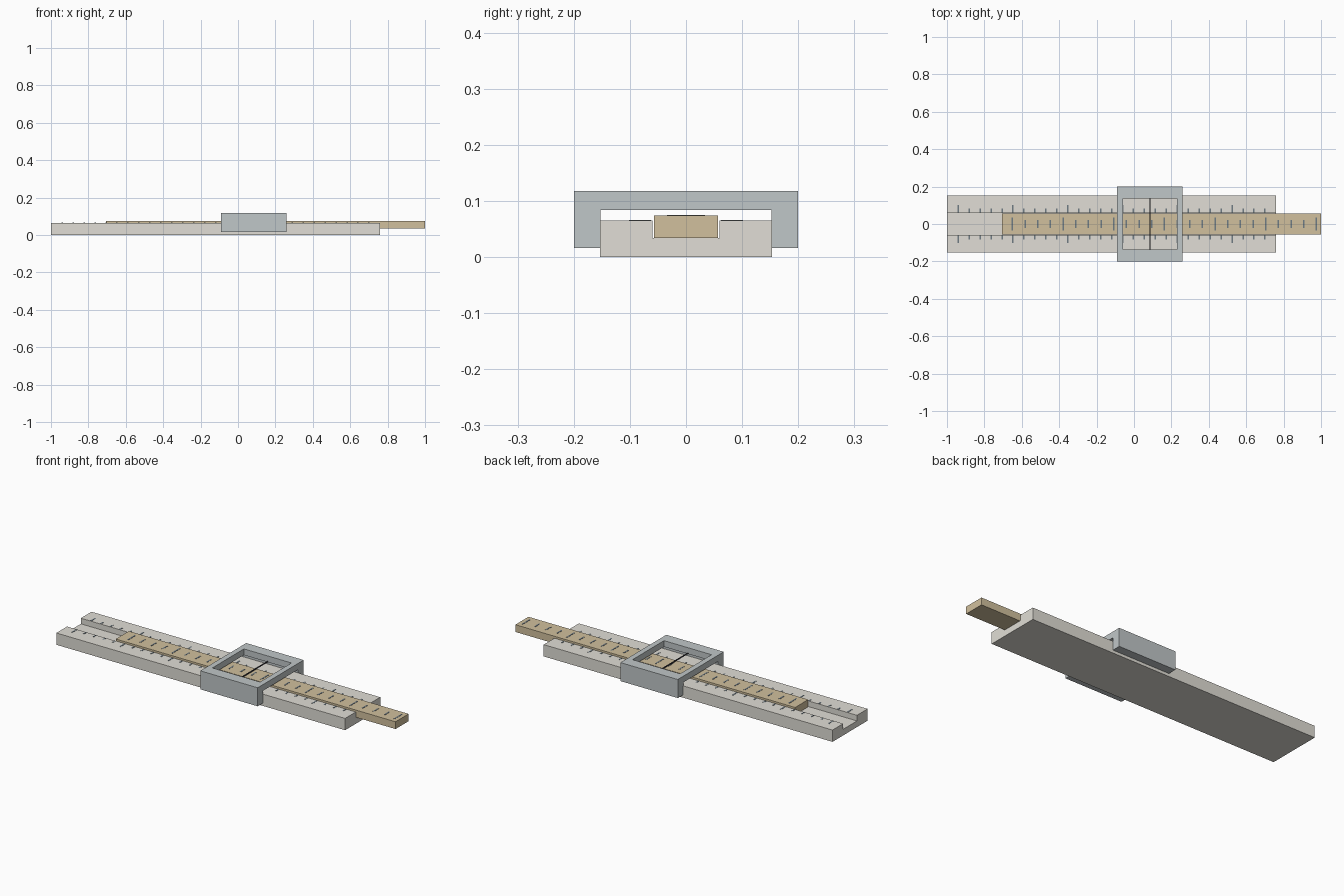
import bpy, bmesh
from mathutils import Matrix

if "Cube" in bpy.data.objects:
    bpy.data.objects.remove(bpy.data.objects["Cube"])


def material(name, rgb):
    m = bpy.data.materials.new(name)
    m.diffuse_color = (*rgb, 1)
    m.use_nodes = True
    m.node_tree.nodes["Principled BSDF"].inputs["Base Color"].default_value = m.diffuse_color
    return m


def build(name, boxes, mat):
    """One object from boxes given as (x0, x1, y0, y1, z0, z1)."""
    bm = bmesh.new()
    for x0, x1, y0, y1, z0, z1 in boxes:
        mtx = Matrix.Translation(((x0 + x1) / 2, (y0 + y1) / 2, (z0 + z1) / 2))
        bmesh.ops.create_cube(bm, size=1, matrix=mtx @ Matrix.Diagonal((x1 - x0, y1 - y0, z1 - z0, 1)))
    return finish(name, bm, mat)


def finish(name, bm, mat):
    bmesh.ops.recalc_face_normals(bm, faces=bm.faces)
    me = bpy.data.meshes.new(name)
    bm.to_mesh(me)
    bm.free()
    me.materials.append(mat)
    ob = bpy.data.objects.new(name, me)
    bpy.context.collection.objects.link(ob)
    return ob


def extrude_x(name, profile, x0, x1, mat):
    """Extrude a y-z profile along x."""
    bm = bmesh.new()
    face = bm.faces.new([bm.verts.new((x0, y, z)) for y, z in profile])
    ext = bmesh.ops.extrude_face_region(bm, geom=[face])["geom"]
    bmesh.ops.translate(bm, vec=(x1 - x0, 0, 0), verts=[v for v in ext if isinstance(v, bmesh.types.BMVert)])
    return finish(name, bm, mat)


def mirrored(half):
    return half + [(-y, z) for y, z in reversed(half)]


ivory = material("ivory", (0.75, 0.73, 0.67))
wood = material("wood", (0.64, 0.53, 0.34))
steel = material("steel", (0.53, 0.57, 0.58))
ink = material("ink", (0.16, 0.2, 0.23))
black = material("black", (0.04, 0.04, 0.05))

# Grooved body and sliding centre strip
extrude_x("body", mirrored([(0.153, 0), (0.153, 0.065), (0.06, 0.065), (0.06, 0.034)]), -1, 0.76, ivory)
build("slide", [(-0.705, 1, -0.057, 0.057, 0.034, 0.074)], wood)

# Graduations on both body rails
ticks = []
for i in range(29):
    x = -0.94 + i * 1.64 / 28
    length = 0.04 if i % 5 == 0 else 0.022
    for s in (-1, 1):
        a, b = sorted((s * 0.062, s * (0.062 + length)))
        ticks.append((x - 0.004, x + 0.004, a, b, 0.0645, 0.066))
build("body_graduations", ticks, ink)

# Graduations on the slide
ticks = []
for i in range(25):
    x = -0.65 + i * 1.625 / 24
    h = 0.034 if i % 4 == 0 else 0.021
    ticks.append((x - 0.004, x + 0.004, -h, h, 0.0735, 0.075))
build("slide_graduations", ticks, ink)

# Cursor: channel straddling the body with a window cut through its top
cursor = extrude_x("cursor", mirrored([(0.2, 0.118), (0.2, 0.016), (0.152, 0.016), (0.152, 0.084)]),
                   -0.09, 0.26, steel)
cutter = build("window_cutter", [(-0.06, 0.23, -0.137, 0.137, 0.078, 0.15)], steel)
cutter.hide_render = True
cutter.hide_set(True)
cut = cursor.modifiers.new("window", "BOOLEAN")
cut.operation = "DIFFERENCE"
cut.solver = "EXACT"
cut.object = cutter

# Hairline across the window
build("hairline", [(0.082, 0.088, -0.138, 0.138, 0.085, 0.089)], black)
